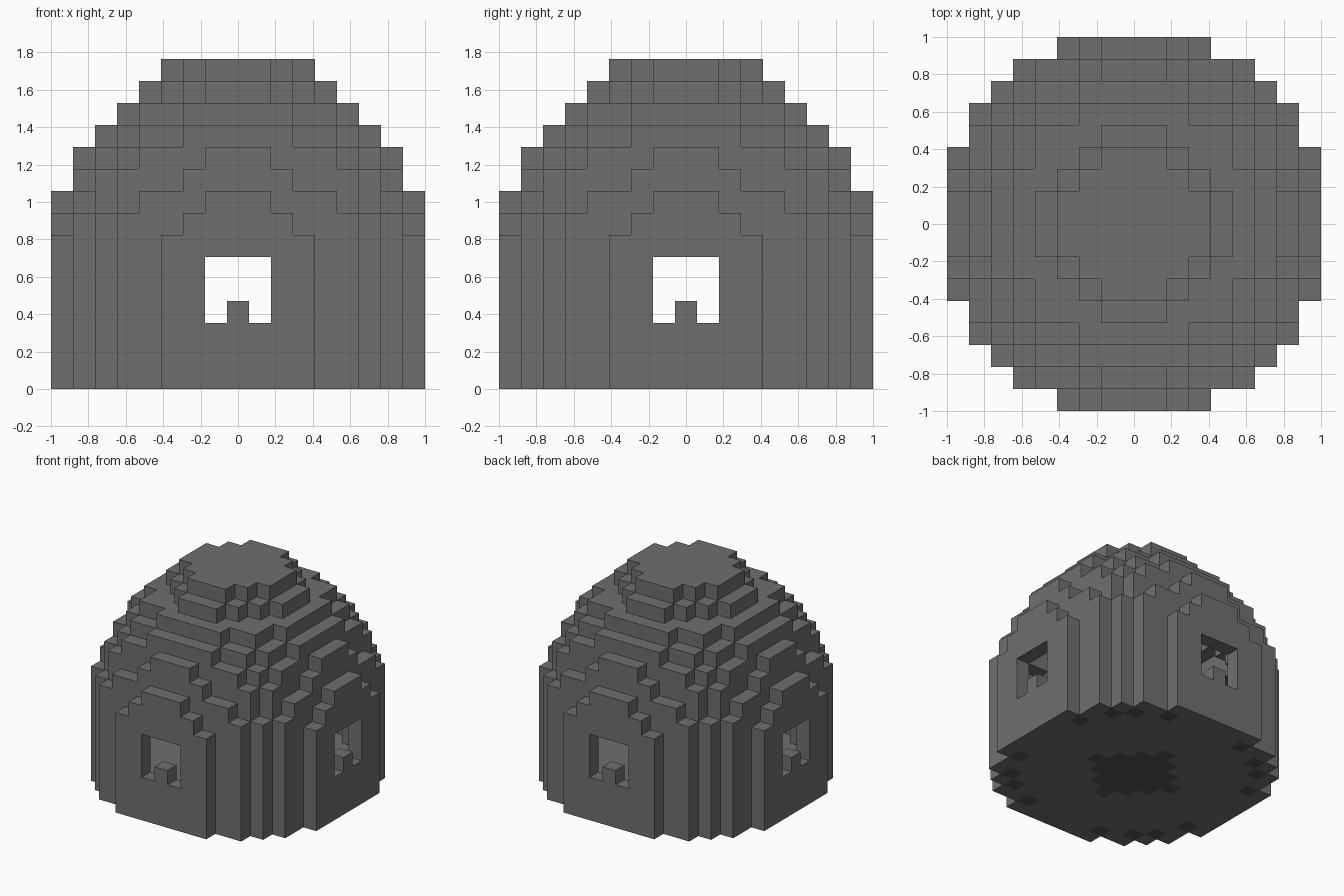
import bpy
import bmesh
from mathutils import Vector

cube = bpy.data.objects.get("Cube")
if cube:
    bpy.data.objects.remove(cube, do_unlink=True)

UNIT = 2 / 17          # edge of one block
WALL_LAYERS = 7        # straight courses below the dome

# Each course lists the half width of its rows, from the middle row outward
wall_course = "888877653"
dome_courses = ["888777652", "887776541", "77766652", "77666541",
                "6665542", "555442", "44321", "3321"]
courses = [wall_course] * WALL_LAYERS + dome_courses


def make_material(name, value):
    mat = bpy.data.materials.new(name)
    mat.use_nodes = True
    colour = (value, value, value, 1)
    mat.diffuse_color = colour
    bsdf = next(n for n in mat.node_tree.nodes if n.type == 'BSDF_PRINCIPLED')
    bsdf.inputs["Base Color"].default_value = colour
    bsdf.inputs["Roughness"].default_value = 0.9
    return mat


stone = make_material("stone grey", 0.159)
dark_stone = make_material("dark stone grey", 0.085)

SIDES = [Vector(d) for d in ((1, 0, 0), (-1, 0, 0), (0, 1, 0),
                             (0, -1, 0), (0, 0, 1), (0, 0, -1))]


def step(cell, d):
    return tuple(int(c + s) for c, s in zip(cell, d))


# Solid shape from the stacked courses
solid = set()
for layer, rows in enumerate(courses):
    for y in range(1 - len(rows), len(rows)):
        half = int(rows[abs(y)])
        solid |= {(x, y, layer) for x in range(-half, half + 1)}

# Hollow shell, one block thick
shell = {c for c in solid if any(step(c, d) not in solid for d in SIDES)}

# Window in each of the four sides, with one block standing on the sill
for across in (-1, 0, 1):
    for layer in (3, 4, 5):
        if across == 0 and layer == 3:
            continue
        for side in (-8, 8):
            shell.discard((across, side, layer))
            shell.discard((side, across, layer))


def is_dark(cell, d):
    """Dark blocks on the underside: a centre diamond and rim spots."""
    a, b = sorted((abs(cell[0]), abs(cell[1])))
    return (d.z < 0 and cell[2] == 0
            and (a + b <= 3 or (a, b) in ((3, 7), (5, 6))))


def build_part(name, cells):
    """Mesh of the exposed block faces, merged into large flat faces."""
    bm = bmesh.new()
    verts = {}

    def vert(p):
        key = tuple(round(c * 2) for c in p)
        if key not in verts:
            verts[key] = bm.verts.new(p * UNIT)
        return verts[key]

    for cell in sorted(cells):
        centre = Vector(cell) + Vector((0, 0, 0.5))
        for d in SIDES:
            if step(cell, d) in shell:
                continue
            u = Vector((d.y, d.z, d.x))
            v = d.cross(u)
            corners = [centre + (d + u * i + v * j) / 2
                       for i, j in ((-1, -1), (1, -1), (1, 1), (-1, 1))]
            face = bm.faces.new([vert(p) for p in corners])
            face.material_index = int(is_dark(cell, d))
    bmesh.ops.dissolve_limit(bm, angle_limit=0.01, verts=bm.verts[:],
                             edges=bm.edges[:], delimit={'MATERIAL'})
    mesh = bpy.data.meshes.new(name)
    bm.to_mesh(mesh)
    bm.free()
    mesh.materials.append(stone)
    mesh.materials.append(dark_stone)
    obj = bpy.data.objects.new(name, mesh)
    bpy.context.collection.objects.link(obj)


build_part("floor", {c for c in shell if c[2] == 0})
build_part("walls", {c for c in shell if 0 < c[2] < WALL_LAYERS})
build_part("dome_roof", {c for c in shell if c[2] >= WALL_LAYERS})
